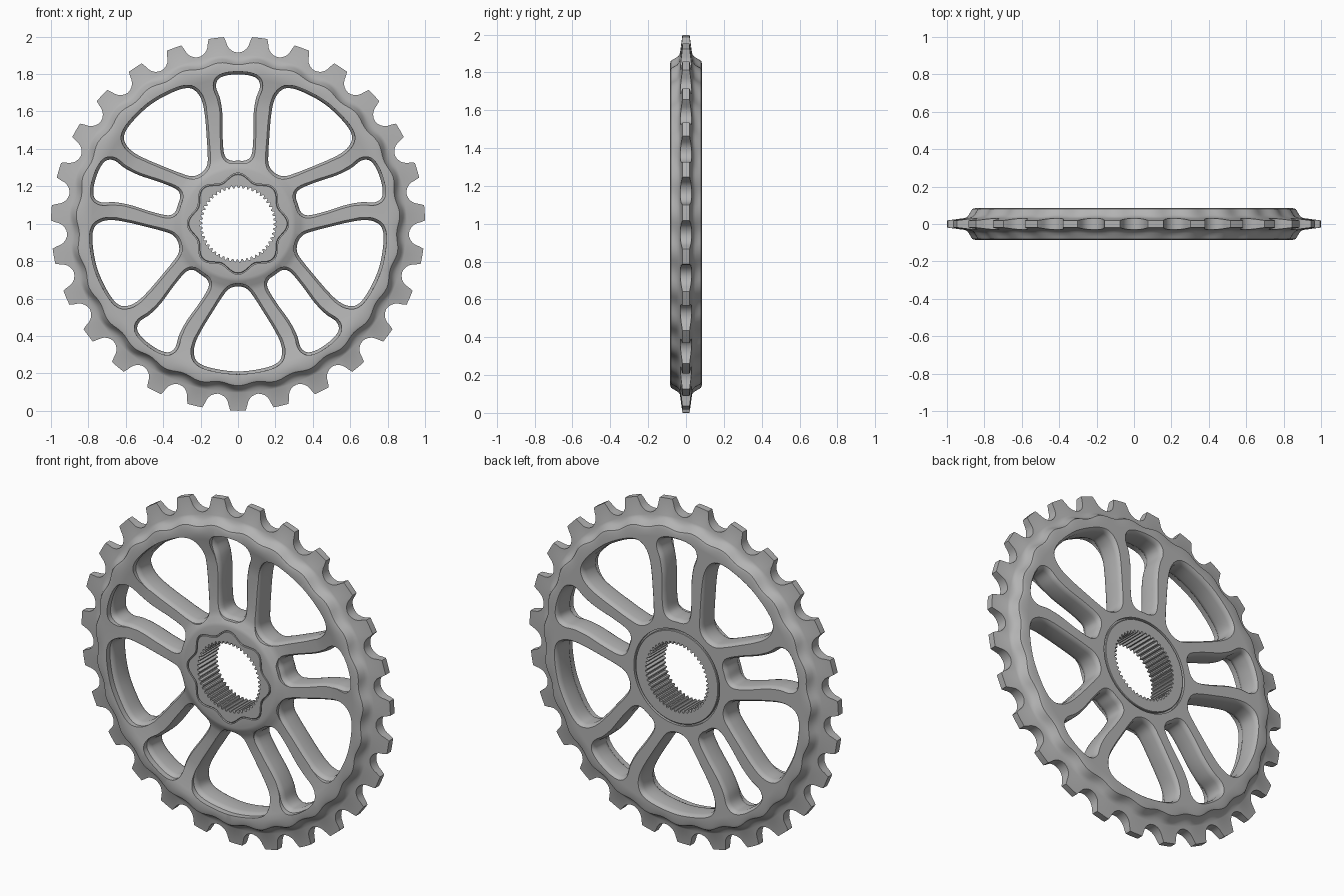
import bpy, bmesh
from math import sin, cos, pi, radians
from mathutils import Vector

TEETH, LOBES, SPLINES, ARMS = 27, 8, 48, 5

cube = bpy.data.objects.get("Cube")
if cube:
    bpy.data.objects.remove(cube, do_unlink=True)

metal = bpy.data.materials.new("brushed_grey_metal")
metal.use_nodes = True
grey = (0.45, 0.45, 0.45, 1)
metal.diffuse_color = grey
metal.node_tree.nodes["Principled BSDF"].inputs["Base Color"].default_value = grey


def finish(name, bm):
    bmesh.ops.recalc_face_normals(bm, faces=bm.faces)
    mesh = bpy.data.meshes.new(name)
    bm.to_mesh(mesh)
    bm.free()
    mesh.materials.append(metal)
    obj = bpy.data.objects.new(name, mesh)
    bpy.context.collection.objects.link(obj)
    return obj


def activate(obj):
    bpy.ops.object.select_all(action='DESELECT')
    obj.select_set(True)
    bpy.context.view_layer.objects.active = obj


def loft(bm, loops, closed):
    """Skin a list of closed point loops; join the ends or cap them."""
    rows = [[bm.verts.new(p) for p in loop] for loop in loops]
    n = len(rows[0])
    pairs = list(zip(rows, rows[1:])) + ([(rows[-1], rows[0])] if closed else [])
    for a, b in pairs:
        for i in range(n):
            j = (i + 1) % n
            bm.faces.new((a[i], a[j], b[j], b[i]))
    if not closed:
        bm.faces.new(rows[0])
        bm.faces.new(rows[-1])


def polar(r, a, y):
    return Vector((r * sin(a), y, 1 + r * cos(a)))


def lobed(a, gap=0):
    return 0.247 + gap + 0.018 * cos(LOBES * a)


# Tooth outline over one pitch: (distance from gap centre, radius)
half = [(0.018, 0.918), (0.036, 0.927), (0.05, 0.94), (0.059, 0.957),
        (0.064, 0.975), (0.073, 1.0), (0.092, 1.0)]
pitch = 2 * pi / TEETH
one = [(0, 0.915)] + [(s / 0.97, r) for s, r in half] + [(pitch / 2, 1.0)]
one += [(pitch - s / 0.97, r) for s, r in reversed(half)]
columns = [(k * pitch + a, r) for k in range(TEETH) for a, r in one]


def scallop(a, depth):
    return -depth * cos(TEETH * a)


# Chainwheel body: toothed ring, scalloped shoulders, dished front, flat back
shoulder = [(0.845, 0.085, 0.005), (0.858, 0.08, 0.008), (0.866, 0.066, 0.009),
            (0.876, 0.049, 0.009), (0.889, 0.037, 0.005), (0.903, 0.032, 0)]
dish = [(0.29, -0.085), (0.308, -0.08), (0.335, -0.062), (0.365, -0.053),
        (0.45, -0.05), (0.63, -0.05), (0.69, -0.056), (0.78, -0.08), (0.805, -0.085)]
back = [(0.8, 0.085), (0.65, 0.085), (0.45, 0.085), (0.278, 0.085),
        (0.278, 0.07), (0.22, 0.07)]


def ring(r, y, wave=0):
    return [polar(r + scallop(a, wave), a, y) for a, _ in columns]


def tooth_edge(side):
    return [polar(r, a, side * (0.019 + (1 - r) * 0.13)) for a, r in columns]


def lobe_ring(y):
    return [polar(lobed(a, 0.006), a, y) for a, _ in columns]


loops = [ring(0.22, -0.07), lobe_ring(-0.07), lobe_ring(-0.085)]
loops += [ring(r, y) for r, y in dish]
loops += [ring(r, -y, w) for r, y, w in shoulder]
loops += [tooth_edge(-1), tooth_edge(1)]
loops += [ring(r, y, w) for r, y, w in reversed(shoulder)]
loops += [ring(r, y) for r, y in back]
bm = bmesh.new()
loft(bm, loops, True)
body = finish("chainwheel_body", bm)

# Window outlines, right half: (sideways, outward)
wide = [(0, 0.335), (0.05, 0.35), (0.09, 0.4), (0.138, 0.475), (0.19, 0.56),
        (0.225, 0.63), (0.236, 0.69), (0.215, 0.74), (0.14, 0.772), (0, 0.79)]
narrow = [(0, 0.337), (0.045, 0.34), (0.073, 0.37), (0.082, 0.46), (0.083, 0.58),
          (0.095, 0.665), (0.117, 0.73), (0.105, 0.773), (0.06, 0.793), (0, 0.798)]


def smooth_outline(side, steps=5):
    """Mirror a half outline and round it with a Catmull-Rom curve."""
    pts = [Vector(p) for p in side]
    pts += [Vector((-x, v)) for x, v in reversed(side[1:-1])]
    n, out = len(pts), []
    for i in range(n):
        p, q, r, s = (pts[(i + k) % n] for k in (-1, 0, 1, 2))
        for k in range(steps):
            t = k / steps
            out.append(0.5 * (2 * q + (r - p) * t + (2 * p - 5 * q + 4 * r - s) * t ** 2
                              + (3 * q - p - 3 * r + s) * t ** 3))
    return out


def grown(pts, d):
    out = []
    for i, p in enumerate(pts):
        t = (pts[(i + 1) % len(pts)] - pts[i - 1]).normalized()
        out.append(p + Vector((t.y, -t.x)) * d)
    return out


# Window cutters flare at both faces to round the spoke edges
levels = [(-0.2, 0.016), (-0.052, 0.015), (-0.046, 0.009), (-0.036, 0.003), (-0.022, 0),
          (0.056, 0), (0.07, 0.003), (0.08, 0.009), (0.087, 0.016), (0.2, 0.016)]
bm = bmesh.new()
for side, start in ((narrow, 0), (wide, pi / ARMS)):
    outline = smooth_outline(side)
    for k in range(ARMS):
        a = start + k * 2 * pi / ARMS
        loft(bm, [[(p.x * cos(a) + p.y * sin(a), y, 1 + p.y * cos(a) - p.x * sin(a))
                   for p in grown(outline, d)] for y, d in levels], False)
cutter = finish("window_cutter", bm)
cutter.hide_render = True

activate(body)
cut = body.modifiers.new("windows", 'BOOLEAN')
cut.operation = 'DIFFERENCE'
cut.solver = 'EXACT'
cut.object = cutter
bpy.ops.object.modifier_apply(modifier=cut.name)
bpy.data.objects.remove(cutter, do_unlink=True)
bpy.ops.object.shade_smooth_by_angle(angle=radians(32))

# Splined hub insert: lobed at the front, round at the back
count = SPLINES * 4
angles = [i * 2 * pi / count for i in range(count)]


def bore(y):
    return [polar(0.19 if i % 4 < 2 else 0.204, a, y) for i, a in enumerate(angles)]


def lobes(y, shrink=0):
    return [polar(lobed(a, -shrink), a, y) for a in angles]


def circle(r, y):
    return [polar(r, a, y) for a in angles]


bm = bmesh.new()
loft(bm, [bore(-0.085), lobes(-0.085, 0.003), lobes(-0.082), lobes(0), circle(0.268, 0),
          circle(0.268, 0.082), circle(0.265, 0.085), bore(0.085)], True)
insert = finish("splined_hub_insert", bm)
activate(insert)
bpy.ops.object.shade_smooth_by_angle(angle=radians(30))
